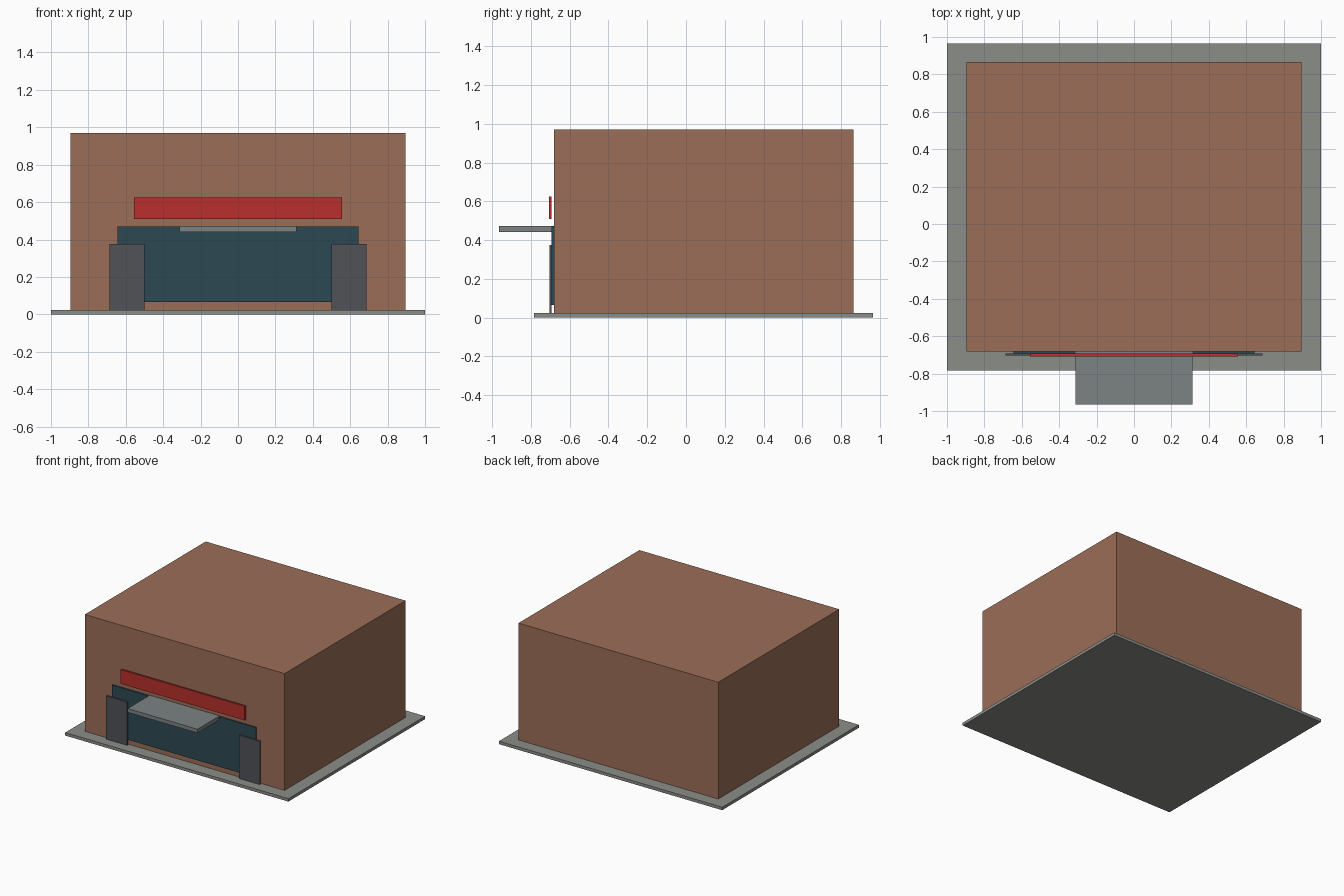
import bpy

if "Cube" in bpy.data.objects:
    bpy.data.objects.remove(bpy.data.objects["Cube"])


def material(name, rgb):
    m = bpy.data.materials.new(name)
    m.diffuse_color = (*rgb, 1)
    m.use_nodes = True
    m.node_tree.nodes["Principled BSDF"].inputs["Base Color"].default_value = m.diffuse_color
    return m


def box(name, x, y, z, mat):
    """Box from (min, max) ranges on each axis."""
    centre = [(a + b) / 2 for a, b in (x, y, z)]
    size = [b - a for a, b in (x, y, z)]
    bpy.ops.mesh.primitive_cube_add(size=1, location=centre)
    ob = bpy.context.object
    ob.name = name
    ob.scale = size
    bpy.ops.object.transform_apply(location=False, rotation=False, scale=True)
    ob.data.materials.append(mat)
    return ob


brick = material("brick", (0.33, 0.155, 0.098))
paving = material("paving", (0.26, 0.27, 0.25))
glass = material("dark_glass", (0.027, 0.066, 0.085))
red = material("sign_red", (0.48, 0.03, 0.027))
metal = material("canopy_grey", (0.20, 0.225, 0.23))
dark = material("panel_grey", (0.08, 0.085, 0.095))

# Ground slab and main building block
box("base_slab", (-1, 1), (-0.783, 0.965), (0, 0.024), paving)
box("building", (-0.895, 0.895), (-0.682, 0.865), (0.024, 0.97), brick)

# Storefront: window, sign band and entrance canopy
box("shop_window", (-0.645, 0.645), (-0.693, -0.682), (0.065, 0.47), glass)
box("sign_band", (-0.555, 0.555), (-0.708, -0.693), (0.51, 0.624), red)
box("canopy", (-0.313, 0.313), (-0.965, -0.682), (0.441, 0.472), metal)

# Side panels flanking the window
for side, name in ((-1, "left_panel"), (1, "right_panel")):
    xs = sorted((side * 0.5, side * 0.688))
    box(name, xs, (-0.704, -0.693), (0.024, 0.375), dark)
